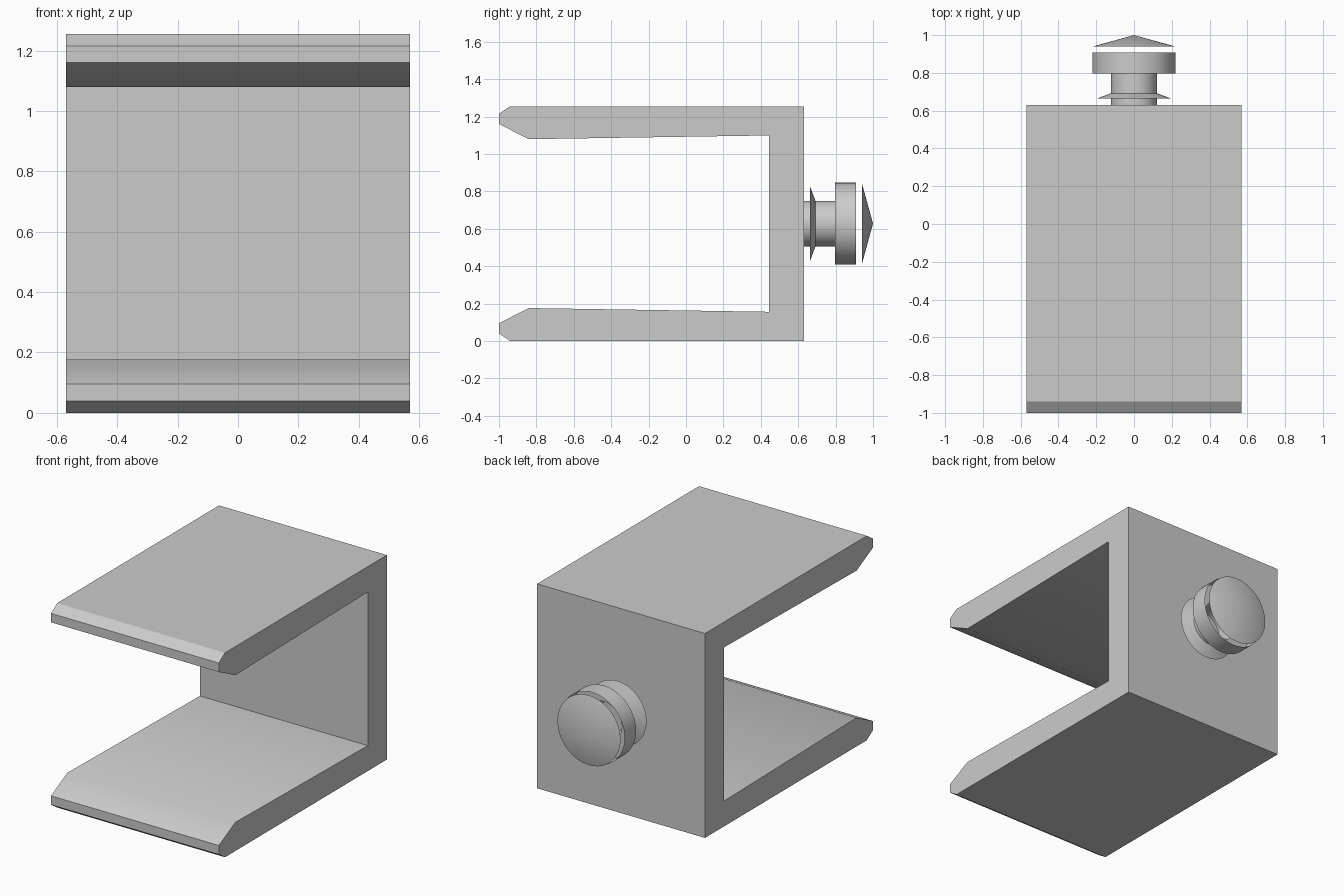
import bpy, bmesh, math
from mathutils import Vector

cube = bpy.data.objects.get("Cube")
if cube:
    bpy.data.objects.remove(cube)

# One plain grey for every part
grey = bpy.data.materials.new("light grey")
grey.use_nodes = True
colour = (0.6, 0.6, 0.6, 1)
grey.diffuse_color = colour
grey.node_tree.nodes["Principled BSDF"].inputs["Base Color"].default_value = colour

HALF_WIDTH, HEIGHT = 0.57, 1.255
MID = HEIGHT / 2


def finish(name, bm):
    mesh = bpy.data.meshes.new(name)
    bm.to_mesh(mesh)
    bm.free()
    mesh.materials.append(grey)
    obj = bpy.data.objects.new(name, mesh)
    bpy.context.collection.objects.link(obj)
    bpy.ops.object.select_all(action='DESELECT')
    obj.select_set(True)
    bpy.context.view_layer.objects.active = obj
    bpy.ops.object.shade_smooth_by_angle(angle=math.radians(30))
    return obj


def lathe(name, profile, steps=64):
    """Spin (radius, y) points around the pin axis."""
    bm = bmesh.new()
    verts = [bm.verts.new((r, y, MID)) for r, y in profile]
    edges = [bm.edges.new(pair) for pair in zip(verts, verts[1:])]
    bmesh.ops.spin(bm, geom=verts + edges, cent=(0, 0, MID), axis=(0, 1, 0),
                   angle=math.tau, steps=steps, use_duplicate=False)
    bmesh.ops.remove_doubles(bm, verts=bm.verts, dist=0.0001)
    bmesh.ops.recalc_face_normals(bm, faces=bm.faces)
    # Open shells: make sure the faces look away from the axis
    outward = sum(f.normal.dot(Vector((f.calc_center_median().x, 0,
                  f.calc_center_median().z - MID))) for f in bm.faces)
    if outward < 0:
        bmesh.ops.reverse_faces(bm, faces=bm.faces)
    return finish(name, bm)


# Fork body: lower half of the side outline, mirrored to the upper arm
lower = [(0.63, 0), (-0.94, 0), (-1, 0.04), (-1, 0.095), (-0.84, 0.176), (0.445, 0.156)]
outline = lower + [(y, HEIGHT - z) for y, z in reversed(lower)]
bm = bmesh.new()
side = bm.faces.new([bm.verts.new((-HALF_WIDTH, y, z)) for y, z in outline])
grown = bmesh.ops.extrude_face_region(bm, geom=[side])["geom"]
bmesh.ops.translate(bm, vec=(2 * HALF_WIDTH, 0, 0),
                    verts=[v for v in grown if isinstance(v, bmesh.types.BMVert)])
bmesh.ops.recalc_face_normals(bm, faces=bm.faces)
finish("fork_body", bm)

# Pin on the back
lathe("pin_shaft", [(0.122, 0.62), (0.122, 0.797)])
lathe("pin_collar", [(0.122, 0.664), (0.197, 0.664), (0.122, 0.692)])
lathe("pin_head", [(0.122, 0.797), (0.219, 0.797), (0.219, 0.908)])
lathe("pin_tip", [(0.214, 0.941), (0, 1)])
